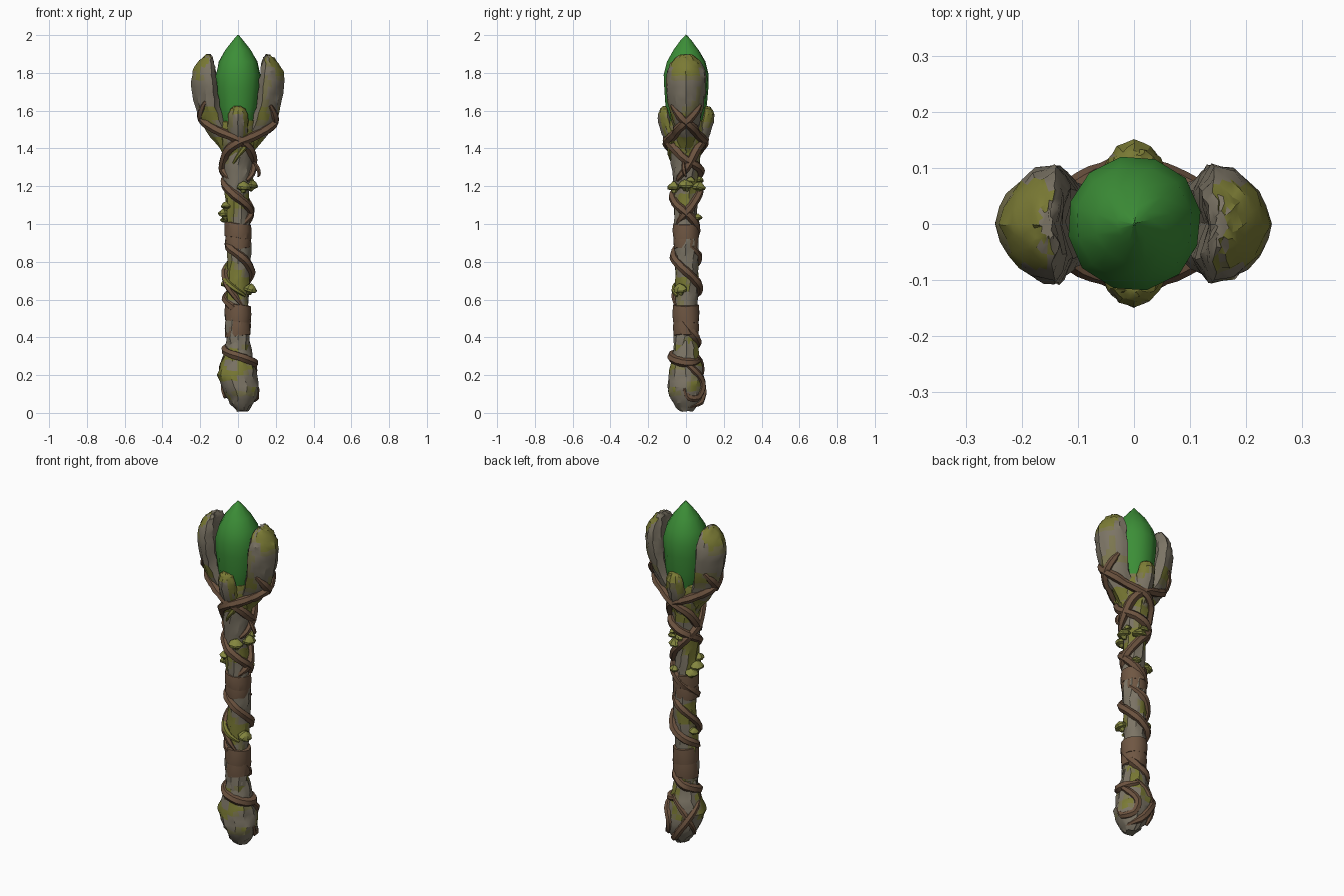
import bpy, bmesh, math, random
from mathutils import Vector, Matrix, noise

if "Cube" in bpy.data.objects:
    bpy.data.objects.remove(bpy.data.objects["Cube"])

random.seed(4)


def mat(name, r, g, b):
    m = bpy.data.materials.new(name)
    m.diffuse_color = (r, g, b, 1)
    m.use_nodes = True
    m.node_tree.nodes["Principled BSDF"].inputs["Base Color"].default_value = m.diffuse_color
    return m


CRYSTAL = mat("crystal green", 0.045, 0.27, 0.038)
STONE = mat("weathered grey wood", 0.20, 0.175, 0.13)
MOSS = mat("olive moss", 0.195, 0.195, 0.035)
BLEND = mat("mossy wood", 0.20, 0.182, 0.08)
VINE = mat("vine brown", 0.15, 0.086, 0.05)
LEATHER = mat("leather brown", 0.16, 0.095, 0.056)
FUNGUS = mat("fungus yellow green", 0.23, 0.24, 0.05)
WOOD = [STONE, MOSS, BLEND]


def finish(ob, angle):
    bpy.ops.object.select_all(action='DESELECT')
    ob.select_set(True)
    bpy.context.view_layer.objects.active = ob
    bpy.ops.object.shade_smooth_by_angle(angle=math.radians(angle))


def skin(name, rings, mats, jit=0.0, moss=None, matrix=None, angle=30):
    """Skin a stack of equal-count rings; moss(center, normal) scores each face: wood, mossy wood, moss."""
    bm = bmesh.new()
    vs = [[bm.verts.new(p) for p in ring] for ring in rings]
    n = len(vs[0])
    for a, b in zip(vs, vs[1:]):
        for i in range(n):
            bm.faces.new((a[i], a[(i + 1) % n], b[(i + 1) % n], b[i]))
    bm.faces.new(vs[0][::-1])
    bm.faces.new(vs[-1])
    bmesh.ops.recalc_face_normals(bm, faces=bm.faces)
    if moss:
        bmesh.ops.subdivide_edges(bm, edges=bm.edges[:], cuts=1, use_grid_fill=True)
    for v in bm.verts:
        v.co += Vector([random.uniform(-jit, jit) for _ in range(3)])
    bm.normal_update()
    if moss:
        for f in bm.faces:
            s = moss(f.calc_center_median(), f.normal)
            f.material_index = 1 if s > .1 else 2 if s > -.02 else 0
    me = bpy.data.meshes.new(name)
    bm.to_mesh(me)
    bm.free()
    for m in mats:
        me.materials.append(m)
    ob = bpy.data.objects.new(name, me)
    bpy.context.collection.objects.link(ob)
    if matrix:
        ob.matrix_world = matrix
    finish(ob, angle)
    return ob


def oval(z, rx, ry, cx=0, cy=0, n=10, twist=0, tilt=0):
    pts = []
    for i in range(n):
        a = 2 * math.pi * i / n + twist
        x = rx * math.cos(a)
        pts.append((cx + x, cy + ry * math.sin(a), z + tilt * x))
    return pts


def near(z, z0, w):
    """1 at height z0, fading to 0 at distance w."""
    return max(0, 1 - abs(z - z0) / w)


def nz(c, s=9):
    return noise.noise(c * s)


# crystal
skin("crystal", [oval(z, r, r, n=12, twist=t) for z, r, t in
     [(1.42, .05, 0), (1.52, .09, .05), (1.62, .108, .1), (1.72, .118, .15), (1.79, .121, .2),
      (1.86, .104, .25), (1.92, .07, .25), (1.97, .03, .25), (2.0, .002, .25)]],
     [CRYSTAL], .002, angle=38)

# shaft, with moss gathered at a few heights
shaft = []
for i in range(16):
    z = 0.28 + i * 0.08
    r = 0.062 + max(0, z - 1.15) * 0.085
    shaft.append(oval(z, r, r, 0.006 * math.sin(z * 9), 0.005 * math.cos(z * 8), 9, z * 1.5))
skin("shaft", shaft, WOOD, .005, lambda c, n: nz(c) - .2 + .5 * near(c.z, 1.19, .14)
     + .5 * near(c.z, .72, .17) + .35 * near(c.z, .36, .06) + .45 * near(c.z, 1.43, .12))

# socket under the crystal
skin("crystal_socket", [oval(z, r, r) for z, r in
     [(1.33, .06), (1.38, .084), (1.44, .098), (1.5, .106), (1.545, .1), (1.55, .08)]],
     WOOD, .005, lambda c, n: nz(c, 14) + .12)

# pommel
skin("pommel", [oval(z, rx, ry, cx) for z, rx, ry, cx in
     [(.01, .03, .035, .022), (.05, .062, .07, .02), (.09, .084, .09, .02), (.14, .101, .099, .013),
      (.2, .107, .097, -.005), (.25, .092, .088, -.004), (.31, .077, .072, 0), (.38, .06, .06, 0)]],
     WOOD, .005, lambda c, n: nz(c, 12) - .16 - .1 * n.x + .25 * near(c.z, .27, .1) - .25 * (c.z < .08))

# big claws: D-shaped sections, hollow side towards the crystal
half = [(.12, 0), (0, .6), (.2, 1), (.5, .9), (.83, .54)]
SEC = half + [(1.02, 0)] + [(u, -v) for u, v in half[:0:-1]]
CLAW = [(1.37, .02, .078, .035), (1.43, .03, .115, .052), (1.49, .05, .168, .063), (1.55, .075, .203, .077),
        (1.62, .095, .225, .093), (1.69, .105, .24, .103), (1.76, .112, .247, .108),
        (1.81, .118, .238, .101), (1.85, .125, .216, .084), (1.88, .132, .19, .058), (1.897, .145, .168, .025)]
for s, side in ((-1, "left"), (1, "right")):
    rings = [[(s * (a + (b - a) * u), w * v, z) for u, v in SEC] for z, a, b, w in CLAW]
    skin("big_claw_" + side, rings, WOOD, .004,
         lambda c, n, s=s: .45 * nz(c, 11) + min(.6, (c.z - 1.75) * 9) * (n.x * s > .2) * (c.z > 1.75)
         * (abs(c.y) < .075) - .16 + .28 * near(c.z, 1.59, .07) * (n.x * s > -.2) + .4 * near(c.z, 1.42, .07)
         if n.x * s > -.3 or c.z < 1.5 else -1)

# small claws on front and back
PETAL = [(1.36, .02, .07, .035), (1.42, .04, .1, .046), (1.48, .06, .128, .053), (1.54, .078, .146, .055),
         (1.58, .088, .148, .052), (1.61, .095, .137, .04), (1.623, .105, .122, .02)]
for s, side in ((-1, "front"), (1, "back")):
    rings = [[(w * v, s * (a + (b - a) * u), z) for u, v in SEC] for z, a, b, w in PETAL]
    skin("small_claw_" + side, rings, WOOD, .003,
         lambda c, n: .4 * nz(c, 12) - .2 + .6 * (c.z > 1.598) + .4 * (n.z > .3) * (c.z > 1.55)
         + .25 * (abs(n.x) > .6) + .4 * near(c.z, 1.42, .06))

# leather grip bands, each of overlapping tilted wraps
for k, (z0, z1) in enumerate(((.405, .5), (.48, .575), (.865, .945), (.925, 1.005))):
    t = .12 * (-1) ** k
    r = .066 + .003 * (k % 2)
    skin("grip_wrap_%d" % k, [oval(z, q, q, tilt=t, n=14) for z, q in
         [(z0, r - .012), (z0 + .003, r), ((z0 + z1) / 2, r + .003), (z1 - .003, r), (z1, r - .012)]],
         [LEATHER], .002)


def vine(name, keys, thick=.024, m=VINE):
    """Tube along cylindrical keys (angle in degrees, height, radius), Catmull-Rom smoothed."""
    P = [Vector(k) for k in keys]
    P = [2 * P[0] - P[1]] + P + [2 * P[-1] - P[-2]]
    pts = []
    for i in range(1, len(P) - 2):
        a, b, c, d = P[i - 1:i + 3]
        steps = max(3, int(abs(c.x - b.x) / 14))
        for j in range(steps + (i == len(P) - 3)):
            t = j / steps
            q = .5 * (2 * b + (c - a) * t + (2 * a - 5 * b + 4 * c - d) * t * t
                      + (3 * b - a - 3 * c + d) * t ** 3)
            ang = math.radians(q.x)
            r = q.z + .004 * noise.noise(Vector((q.x * .03, q.y * 9, 0)))
            pts.append((r * math.cos(ang), r * math.sin(ang), q.y, 1))
    cu = bpy.data.curves.new(name, 'CURVE')
    cu.dimensions = '3D'
    cu.bevel_depth = thick
    cu.bevel_resolution = 1
    cu.use_fill_caps = True
    sp = cu.splines.new('POLY')
    sp.points.add(len(pts) - 1)
    for i, (p, co) in enumerate(zip(sp.points, pts)):
        p.co = co
        p.radius = min(1, .45 + .14 * min(i, len(pts) - 1 - i)) * random.uniform(.9, 1.08)
    cu.materials.append(m)
    ob = bpy.data.objects.new(name, cu)
    bpy.context.collection.objects.link(ob)
    bpy.ops.object.select_all(action='DESELECT')
    ob.select_set(True)
    bpy.context.view_layer.objects.active = ob
    bpy.ops.object.convert(target='MESH')
    finish(bpy.context.view_layer.objects.active, 45)


# vines: crossing over the claws, then winding down the shaft
top = [(24, 1.63, .186), (14, 1.59, .194), (0, 1.54, .192), (-14, 1.505, .162), (-30, 1.475, .122),
       (-60, 1.45, .1), (-90, 1.43, .1), (-135, 1.38, .084)]
flip = [(180 - a, z + .02, r) for a, z, r in top]
vine("vine_right_front", top + [(-180, 1.3, .078), (-270, 1.18, .068), (-360, 1.06, .064), (-420, 1.0, .05)])
vine("vine_right_back", [(-a, z, r) for a, z, r in top] + [(180, 1.29, .078), (225, 1.24, .066)])
vine("vine_left_back", [(-a, z, r) for a, z, r in flip] + [(-360, 1.29, .08), (-405, 1.23, .066)])
vine("vine_left_front", flip + [(360, 1.34, .08), (450, 1.28, .075), (540, 1.22, .07), (630, 1.14, .067),
     (720, 1.06, .065), (810, .97, .055), (900, .9, .048), (990, .84, .063), (1080, .75, .068),
     (1170, .66, .069), (1260, .6, .062), (1350, .54, .044), (1440, .46, .044), (1530, .38, .06),
     (1620, .335, .064), (1710, .3, .076), (1800, .265, .085), (1870, .28, .075)])
vine("vine_mid_shaft", [(30, .88, .06), (100, .82, .066), (180, .73, .069), (240, .64, .066), (290, .57, .058)], .021)
vine("vine_pommel_loop", [(-20, .29, .076), (25, .23, .094), (62, .16, .098), (50, .09, .092), (10, .08, .094),
     (-5, .13, .104)], .02)
vine("vine_pommel_back", [(200, .3, .073), (150, .22, .094), (110, .13, .095), (75, .06, .077), (10, .03, .06)], .02)
vine("vine_pommel_cross", [(60, .3, .076), (110, .23, .088), (145, .14, .092), (165, .08, .07)], .018)
vine("mossy_creeper_lower", [(150, .8, .06), (190, .72, .072), (250, .66, .066), (310, .62, .06)], .016, MOSS)
vine("mossy_creeper_upper", [(20, 1.42, .085), (-30, 1.47, .1), (-70, 1.4, .09), (-110, 1.32, .075)], .015, MOSS)
vine("twig", [(-10, 1.34, .075), (-8, 1.31, .1), (-4, 1.27, .112), (0, 1.25, .105)], .011)

# shelf fungi and leaf tufts
SPOTS = [(0, 1.2, 1), (75, 1.19, 1), (-65, 1.19, 1), (180, 1.05, 1), (205, 1.09, .8), (150, 1.02, .9),
         (-25, .65, 1), (60, 1.03, .7), (100, 1.23, .7), (20, 1.23, .6), (160, .68, .7)]
for k, (a, z, s) in enumerate(SPOTS):
    mx = (Matrix.Rotation(math.radians(a), 4, 'Z') @ Matrix.Translation((.07, 0, z))
          @ Matrix.Rotation(math.radians(random.uniform(-5, 20)), 4, 'Y') @ Matrix.Scale(s, 4))
    skin("shelf_fungus_%d" % k, [oval(h, r, r * 1.1, n=8) for h, r in
         [(-.025, .01), (-.01, .018), (-.004, .034), (.007, .036), (.022, .024), (.034, .006)]],
         [FUNGUS], .003, matrix=mx)
